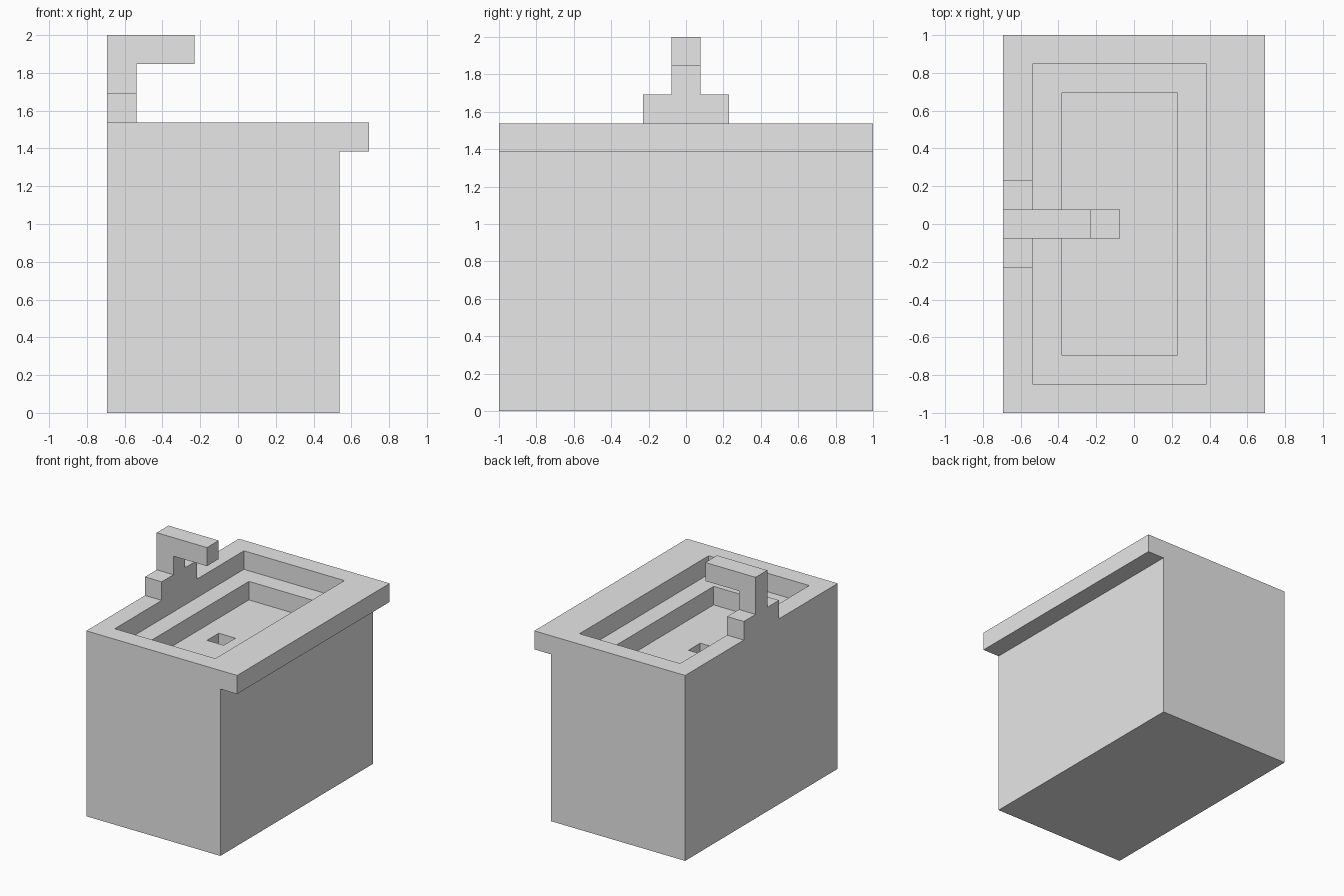
import bpy
import bmesh

U = 2 / 13  # one modelling unit: the whole model is 13 units long

if "Cube" in bpy.data.objects:
    bpy.data.objects.remove(bpy.data.objects["Cube"], do_unlink=True)

grey = bpy.data.materials.new("light grey")
grey.use_nodes = True
grey.diffuse_color = (0.8, 0.8, 0.8, 1)
grey.node_tree.nodes["Principled BSDF"].inputs["Base Color"].default_value = grey.diffuse_color


def extrude_profile(name, points, half_depth):
    """Solid from an XZ outline, extruded symmetrically along Y."""
    bm = bmesh.new()
    face = bm.faces.new([bm.verts.new((x * U, -half_depth * U, z * U)) for x, z in points])
    moved = bmesh.ops.extrude_face_region(bm, geom=[face])["geom"]
    bmesh.ops.translate(bm, vec=(0, 2 * half_depth * U, 0),
                        verts=[v for v in moved if isinstance(v, bmesh.types.BMVert)])
    bmesh.ops.recalc_face_normals(bm, faces=bm.faces)
    mesh = bpy.data.meshes.new(name)
    bm.to_mesh(mesh)
    bm.free()
    mesh.materials.append(grey)
    obj = bpy.data.objects.new(name, mesh)
    bpy.context.collection.objects.link(obj)
    return obj


def box(name, x0, x1, half_depth, z0, z1):
    return extrude_profile(name, [(x0, z0), (x1, z0), (x1, z1), (x0, z1)], half_depth)


# Cabinet with an overhanging counter edge
cabinet = extrude_profile(
    "cabinet", [(-4.5, 0), (3.5, 0), (3.5, 9), (4.5, 9), (4.5, 10), (-4.5, 10)], 6.5)

# Stepped basin and drain, each cut one unit deeper than the last
cuts = [("basin_upper", -3.5, 2.5, 5.5, 9),
        ("basin_lower", -2.5, 1.5, 4.5, 8),
        ("drain", -1.5, -0.5, 0.5, 7)]
for name, x0, x1, half, floor in cuts:
    cutter = box(name + "_cutter", x0, x1, half, floor, 11)
    cutter.hide_render = True
    cutter.hide_viewport = True
    cutter.display_type = 'WIRE'
    mod = cabinet.modifiers.new(name, 'BOOLEAN')
    mod.operation = 'DIFFERENCE'
    mod.solver = 'EXACT'
    mod.object = cutter

# Bake the cuts so that no helper objects remain
depsgraph = bpy.context.evaluated_depsgraph_get()
cut_mesh = bpy.data.meshes.new_from_object(cabinet.evaluated_get(depsgraph))
cabinet.modifiers.clear()
cabinet.data = cut_mesh
for name, *_ in cuts:
    bpy.data.objects.remove(bpy.data.objects[name + "_cutter"], do_unlink=True)

# Tap: a hooked spout with a handle block on either side
extrude_profile("tap_spout", [(-4.5, 10), (-3.5, 10), (-3.5, 12), (-1.5, 12),
                              (-1.5, 13), (-4.5, 13)], 0.5)
for side, label in ((1, "back"), (-1, "front")):
    handle = box("tap_handle_" + label, -4.5, -3.5, 0.5, 10, 11)
    handle.location.y = side * U
